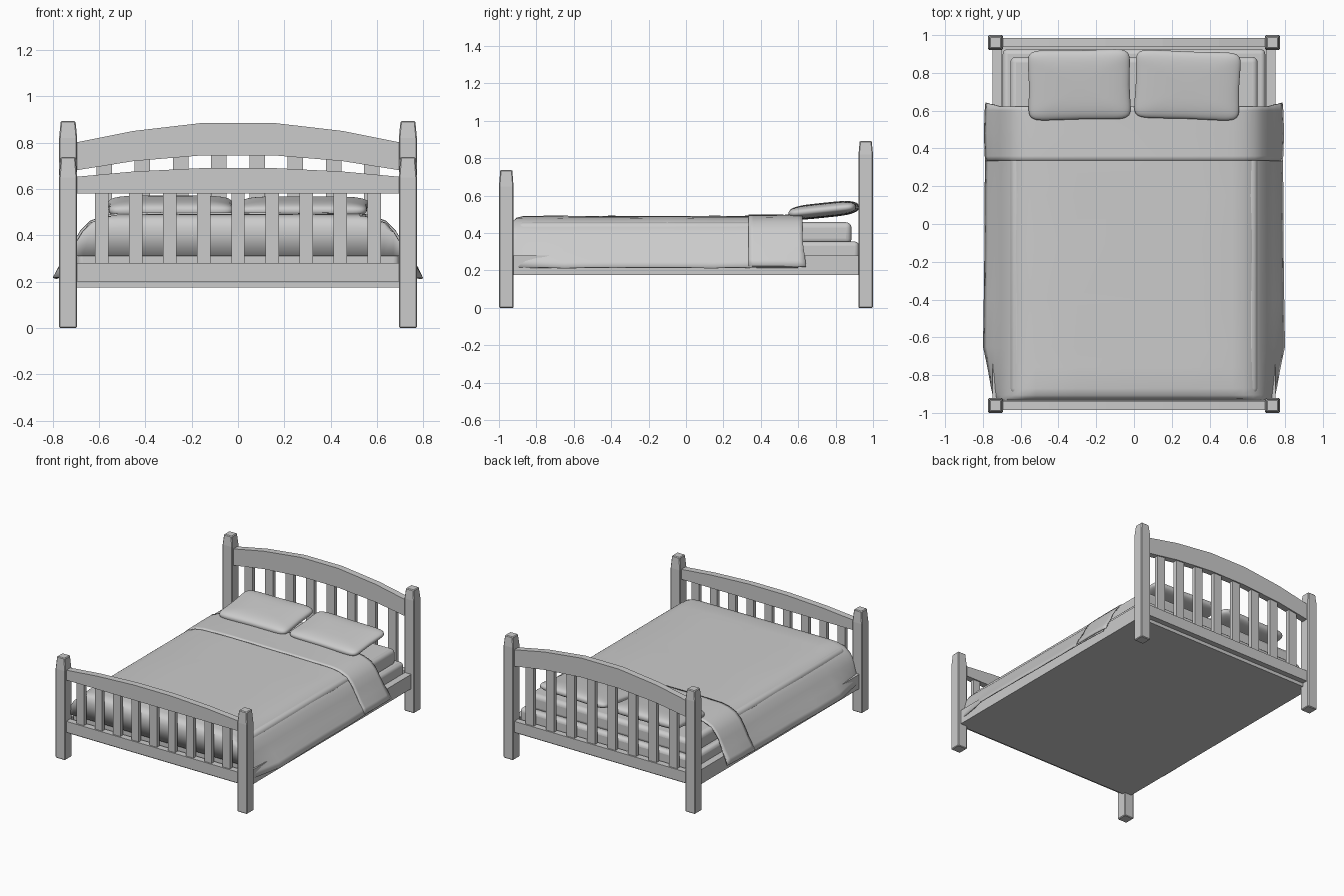
import bpy, bmesh, math
from mathutils import Matrix

if "Cube" in bpy.data.objects:
    bpy.data.objects.remove(bpy.data.objects["Cube"])

grey = bpy.data.materials.new("plain grey")
grey.use_nodes = True
colour = (0.6, 0.6, 0.6, 1)
grey.diffuse_color = colour
grey.node_tree.nodes["Principled BSDF"].inputs["Base Color"].default_value = colour


def finish(name, bm, bevel=0, segments=2, smooth=None):
    bmesh.ops.recalc_face_normals(bm, faces=bm.faces)
    mesh = bpy.data.meshes.new(name)
    bm.to_mesh(mesh)
    bm.free()
    mesh.materials.append(grey)
    obj = bpy.data.objects.new(name, mesh)
    bpy.context.collection.objects.link(obj)
    if bevel:
        mod = obj.modifiers.new("soft edges", "BEVEL")
        mod.width, mod.segments = bevel, segments
    if smooth:
        bpy.ops.object.select_all(action="DESELECT")
        obj.select_set(True)
        bpy.context.view_layer.objects.active = obj
        bpy.ops.object.shade_smooth_by_angle(angle=math.radians(smooth))
    return obj


def box(name, x, y, z, **kw):
    bm = bmesh.new()
    size = [b - a for a, b in (x, y, z)]
    mid = [(a + b) / 2 for a, b in (x, y, z)]
    bmesh.ops.create_cube(bm, size=1, matrix=Matrix.Translation(mid) @ Matrix.Diagonal((*size, 1)))
    return finish(name, bm, **kw)


def post(name, x, y, shoulder, top):
    # Square post with a slightly tapered head
    bm = bmesh.new()
    rings = []
    for z, h in ((0, .039), (shoulder, .039), (top, .032)):
        rings.append([bm.verts.new((x + i * h, y + j * h, z))
                      for i, j in ((-1, -1), (1, -1), (1, 1), (-1, 1))])
    for a, b in zip(rings, rings[1:]):
        for i in range(4):
            bm.faces.new((a[i], a[(i + 1) % 4], b[(i + 1) % 4], b[i]))
    bm.faces.new(rings[0])
    bm.faces.new(rings[-1])
    finish(name, bm, bevel=.005, segments=1)


def arched_rail(name, y0, y1, stations):
    # Stations hold x, bottom and top for one half
    full = [(-x, b, t) for x, b, t in reversed(stations)] + stations
    bm = bmesh.new()
    rings = [[bm.verts.new((x, y, z)) for y, z in ((y0, b), (y1, b), (y1, t), (y0, t))]
             for x, b, t in full]
    for a, b in zip(rings, rings[1:]):
        for i in range(4):
            bm.faces.new((a[i], a[(i + 1) % 4], b[(i + 1) % 4], b[i]))
    bm.faces.new(rings[0])
    bm.faces.new(rings[-1])
    finish(name, bm)


def slats(name, count, pitch, width, y, z):
    for i in range(count):
        x = (i - (count - 1) / 2) * pitch
        box(f"{name}_{i + 1}", (x - width / 2, x + width / 2), (y - .014, y + .014), z)


# Frame
for side, s in (("left", 1), ("right", -1)):
    post(f"front_post_{side}", s * .733, -.961, .65, .738)
    post(f"back_post_{side}", s * .733, .961, .82, .893)
    box(f"side_rail_{side}", sorted((s * .70, s * .75)), (-.93, .93), (.2, .28))
box("base_panel", (-.75, .75), (-.945, .945), (.175, .203))
box("footboard_lower_rail", (-.7, .7), (-.985, -.938), (.2, .28))
box("headboard_lower_rail", (-.7, .7), (.938, .985), (.2, .28))
arched_rail("footboard_top_rail", -.985, -.938,
            [(.15, .58, .69), (.45, .58, .675), (.70, .58, .652)])
arched_rail("headboard_top_rail", .938, .985,
            [(.15, .745, .885), (.45, .72, .85), (.70, .68, .80)])
slats("footboard_slat", 9, .147, .058, -.961, (.27, .59))
slats("headboard_slat", 8, .165, .066, .961, (.27, .75))

# Mattress in two layers
box("mattress_base", (-.695, .695), (-.92, .925), (.2, .355), bevel=.025, segments=3, smooth=40)
box("mattress_top", (-.655, .655), (-.9, .885), (.34, .458), bevel=.03, segments=4, smooth=40)

# Draped cover: half profile from centre to hem
drape = [(0, .487), (.3, .487), (.52, .483), (.58, .473), (.63, .45), (.67, .41),
         (.70, .36), (.735, .30), (.77, .25), (.788, .215)]
profile = [(-x, z) for x, z in reversed(drape[1:])] + drape


def cover(name, rows, lift, thickness):
    # Rows hold y, height limit and how far the hem spreads
    bm = bmesh.new()
    grid = []
    for y, cap, spread in rows:
        row = []
        for x, z in profile:
            low = max(0, .36 - z) / .145
            px = x * (1 + low * (spread - 1)) + math.copysign(lift, x) * (abs(x) > .6)
            wave = .002 * math.sin(9 * y + 5 * x)
            row.append(bm.verts.new((px, y + .02 * low * (y > .6), min(z + lift + wave, cap))))
        grid.append(row)
    for a, b in zip(grid, grid[1:]):
        for i in range(len(profile) - 1):
            bm.faces.new((a[i], a[i + 1], b[i + 1], b[i]))
    obj = finish(name, bm, smooth=50)
    mod = obj.modifiers.new("cloth thickness", "SOLIDIFY")
    mod.thickness = thickness
    mod.offset = 0


cover("blanket", [(-.93, .31, .93), (-.93, .43, .93), (-.922, .462, .94), (-.905, .478, .945),
                  (-.87, 1, .955), (-.76, 1, .98), (-.65, 1, 1.01), (-.4, 1, 1.005),
                  (-.1, 1, 1), (.15, 1, 1), (.35, 1, .995), (.6, 1, .985)], 0, .008)
cover("folded_cover", [(.335, 1, .985), (.36, 1, .99), (.48, 1, .995), (.6, 1, .99), (.622, 1, .985)],
      .006, .01)


def pillow(name, centre, half, tilt, turn):
    # Rounded square cushion made from a remapped sphere
    bm = bmesh.new()
    bmesh.ops.create_uvsphere(bm, u_segments=48, v_segments=20, radius=1)
    power = lambda v, e: math.copysign(abs(v) ** e, v)
    for v in bm.verts:
        lat = math.asin(max(-1, min(1, v.co.z)))
        lon = math.atan2(v.co.y, v.co.x)
        flat = max(0, math.cos(lat)) ** .5
        x = flat * power(math.cos(lon), .28)
        y = flat * power(math.sin(lon), .28)
        pinch = .05
        v.co = (half[0] * x * (1 - pinch * (1 - y * y)), half[1] * y * (1 - pinch * (1 - x * x)),
                half[2] * power(math.sin(lat), .8))
    bm.transform(Matrix.Translation(centre) @ Matrix.Rotation(math.radians(turn), 4, "Z")
                 @ Matrix.Rotation(math.radians(tilt), 4, "X"))
    finish(name, bm, smooth=60)


pillow("pillow_right", (-.29, .737, .522), (.28, .193, .04), 6, 1)
pillow("pillow_left", (.283, .735, .522), (.288, .188, .036), 6, -2)
